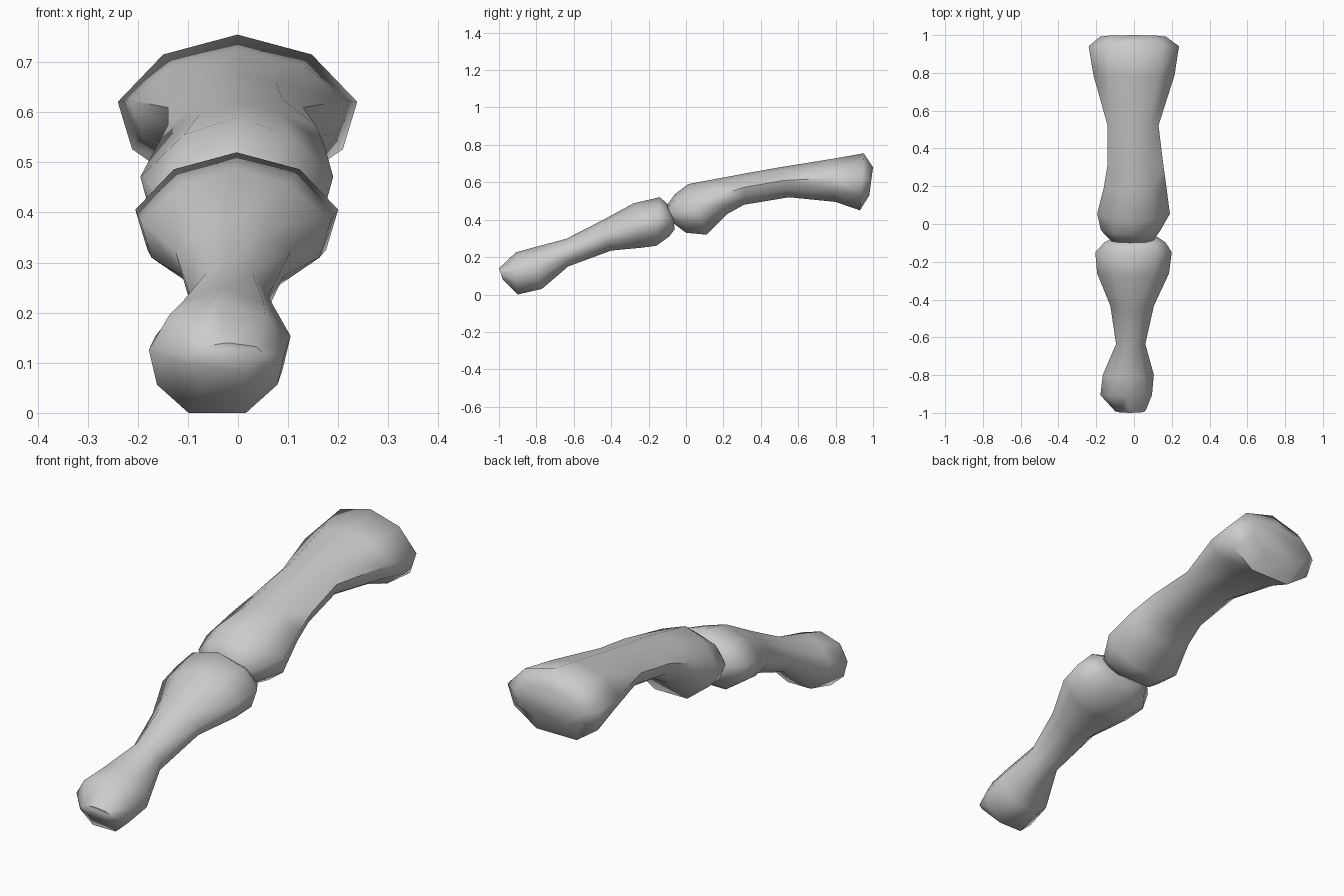
import bpy, bmesh, math

if "Cube" in bpy.data.objects:
    bpy.data.objects.remove(bpy.data.objects["Cube"])


def section(ring):
    # Nine-sided bone cross-section, domed above and flatter below
    yb, yt, xl, xr, zb, zt, shoulder = ring
    right = [(shoulder, .74), (1, .12), (.88, -.5), (.42, -1)]
    outline = [(0, 1)] + right + [(-a, b) for a, b in reversed(right)]
    cx, hw = (xl + xr) / 2, (xr - xl) / 2
    cz, hh = (zb + zt) / 2, (zt - zb) / 2
    return [(cx + a * hw, yb + (yt - yb) * (b + 1) / 2, cz + b * hh)
            for a, b in outline]


def loft_bone(name, rings):
    bm = bmesh.new()
    loops = [[bm.verts.new(p) for p in section(r)] for r in rings]
    for a, b in zip(loops, loops[1:]):
        n = len(a)
        for i in range(n):
            j = (i + 1) % n
            bm.faces.new((a[i], a[j], b[j], b[i]))
    bm.faces.new(loops[0])
    bm.faces.new(loops[-1])
    bmesh.ops.recalc_face_normals(bm, faces=bm.faces)
    mesh = bpy.data.meshes.new(name)
    bm.to_mesh(mesh)
    bm.free()
    obj = bpy.data.objects.new(name, mesh)
    bpy.context.collection.objects.link(obj)
    bpy.ops.object.select_all(action='DESELECT')
    obj.select_set(True)
    bpy.context.view_layer.objects.active = obj
    bpy.ops.object.shade_smooth_by_angle(angle=math.radians(65))


# Rings: bottom y, top y, left x, right x, bottom z, top z, shoulder width
# Large rear bone
loft_bone("rear_bone", [
    (-.08, -.10, -.12, .10, .39, .48, .65),
    (.00, -.06, -.175, .14, .33, .535, .6),
    (.11, .01, -.195, .19, .32, .59, .55),
    (.22, .17, -.16, .172, .43, .62, .5),
    (.31, .32, -.14, .155, .48, .648, .55),
    (.55, .50, -.14, .13, .52, .68, .6),
    (.80, .78, -.215, .215, .495, .725, .6),
    (.93, .95, -.24, .238, .45, .755, .62),
    (.98, 1.0, -.18, .17, .53, .68, .7),
])

# Smaller front bone
loft_bone("front_bone", [
    (-.98, -1.0, -.10, .06, .08, .14, .7),
    (-.90, -.91, -.178, .095, .00, .225, .7),
    (-.77, -.82, -.165, .105, .03, .25, .6),
    (-.63, -.64, -.095, .06, .15, .298, .6),
    (-.40, -.46, -.125, .105, .235, .39, .55),
    (-.24, -.28, -.195, .185, .25, .488, .55),
    (-.16, -.14, -.205, .20, .26, .52, .62),
    (-.09, -.10, -.155, .165, .31, .485, .65),
    (-.06, -.07, -.09, .12, .35, .42, .7),
])
